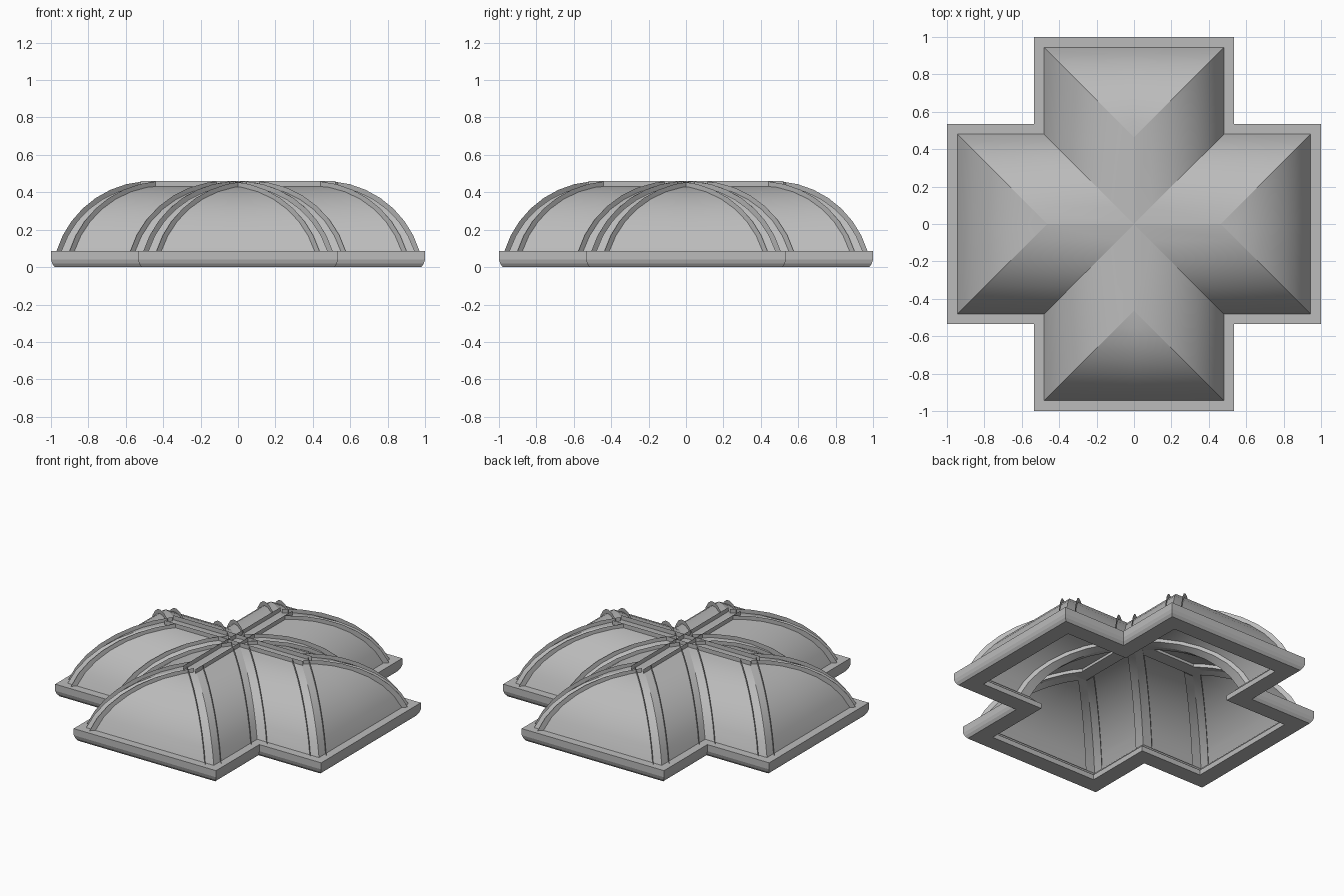
import bpy, bmesh
from math import sin, cos, asin, acos, radians

if "Cube" in bpy.data.objects:
    bpy.data.objects.remove(bpy.data.objects["Cube"], do_unlink=True)

stone = bpy.data.materials.new("grey_stone")
stone.use_nodes = True
stone.diffuse_color = (0.5, 0.5, 0.5, 1)
stone.node_tree.nodes["Principled BSDF"].inputs["Base Color"].default_value = (0.5, 0.5, 0.5, 1)

ARM = 0.465                 # ridge length of each arm
R = 0.504                   # radius of the vault curve
BASE = 0.085                # top of the base ring
CENTRE = 0.435 - R          # height of the curve centre
OUT, IN = R + 0.025, R - 0.022
HALF = 0.07                 # rib half width along a panel
STEPS = 7


def finish(name, bm, smooth):
    mesh = bpy.data.meshes.new(name)
    for f in bm.faces:
        f.smooth = smooth
    bm.to_mesh(mesh)
    bm.free()
    if smooth:
        mesh.set_sharp_from_angle(angle=radians(35))
    mesh.materials.append(stone)
    obj = bpy.data.objects.new(name, mesh)
    bpy.context.collection.objects.link(obj)
    return obj


def arc(r, start=0.0):
    """Points (run, height) from the crown down to the base ring."""
    a, b = asin(start / r), acos((BASE - CENTRE) / r)
    angles = [a + (b - a) * i / STEPS for i in range(STEPS + 1)]
    return [(r * sin(t), CENTRE + r * cos(t)) for t in angles]


def add_strip(bm, columns, flip=False):
    """Skin columns of points, repeated over the eight symmetric octants."""
    for turn in range(4):
        for mirror in (1, -1):
            grid = []
            for column in columns:
                line = []
                for x, y, z in column:
                    y *= mirror
                    for _ in range(turn):
                        x, y = -y, x
                    line.append(bm.verts.new((x, y, z)))
                grid.append(line)
            for a, b in zip(grid, grid[1:]):
                for i in range(len(a) - 1):
                    quad = [a[i], a[i + 1], b[i + 1], b[i]]
                    if flip != (mirror < 0):
                        quad.reverse()
                    bm.faces.new(quad)


def add_half_rib(bm, place, start, flip):
    """Underside from the rib centre to its edge, then the upright side."""
    add_strip(bm, [[place(u, 0, z) for u, z in arc(IN, start)],
                   [place(u, HALF, z) for u, z in arc(IN, start)]], flip)
    add_strip(bm, [[place(u, HALF, z) for u, z in arc(IN, start)],
                   [place(u, HALF, z) for u, z in arc(OUT, start)]], flip)


# Vault panels: long sides and hipped ends of the four arms
bm = bmesh.new()
curve = arc(R)
add_strip(bm, [[(u, -u, z) for u, z in curve],
               [(ARM + u, -u, z) for u, z in curve]])
add_strip(bm, [[(ARM + u, -u, z) for u, z in curve],
               [(ARM + u, 0, z) for u, z in curve]])
finish("vault_shell", bm, True)

# Ribs under the valleys, open on top
bm = bmesh.new()
add_half_rib(bm, lambda u, w, z: (u + w, -u, z), 0.0, True)
finish("valley_ribs", bm, True)

# Ribs along the hips, open on top
bm = bmesh.new()
add_half_rib(bm, lambda u, w, z: (ARM + u - w, -u, z), 0.045, False)
add_half_rib(bm, lambda u, w, z: (ARM + u, w - u, z), 0.045, True)
finish("hip_ribs", bm, True)

# Straight ribs along the ridges, open on top
bm = bmesh.new()
ends = (0, 0.52)
low, high, width = CENTRE + IN, CENTRE + OUT, 0.045
add_strip(bm, [[(x, y, z) for x in ends]
               for y, z in ((0, low), (-width, low), (-width, high))])
finish("ridge_ribs", bm, False)

# Moulded cross-shaped base ring: (inset, height) profile
profile = [(0.02, 0), (0.007, 0.018), (0, 0.04), (0, BASE),
           (0.08, BASE), (0.11, 0.05), (0.13, 0.035), (0.13, 0)]
bm = bmesh.new()
loops = []
for inset, z in profile:
    far, near = 1 - inset, 1 - ARM - inset
    loop = []
    for turn in range(4):
        for x, y in ((near, -far), (near, -near), (far, -near)):
            for _ in range(turn):
                x, y = -y, x
            loop.append(bm.verts.new((x, y, z)))
    loops.append(loop)
for a, b in zip(loops, loops[1:] + loops[:1]):
    for i in range(len(a)):
        j = (i + 1) % len(a)
        bm.faces.new((a[i], a[j], b[j], b[i]))
bmesh.ops.recalc_face_normals(bm, faces=bm.faces)
finish("base_ring", bm, False)
